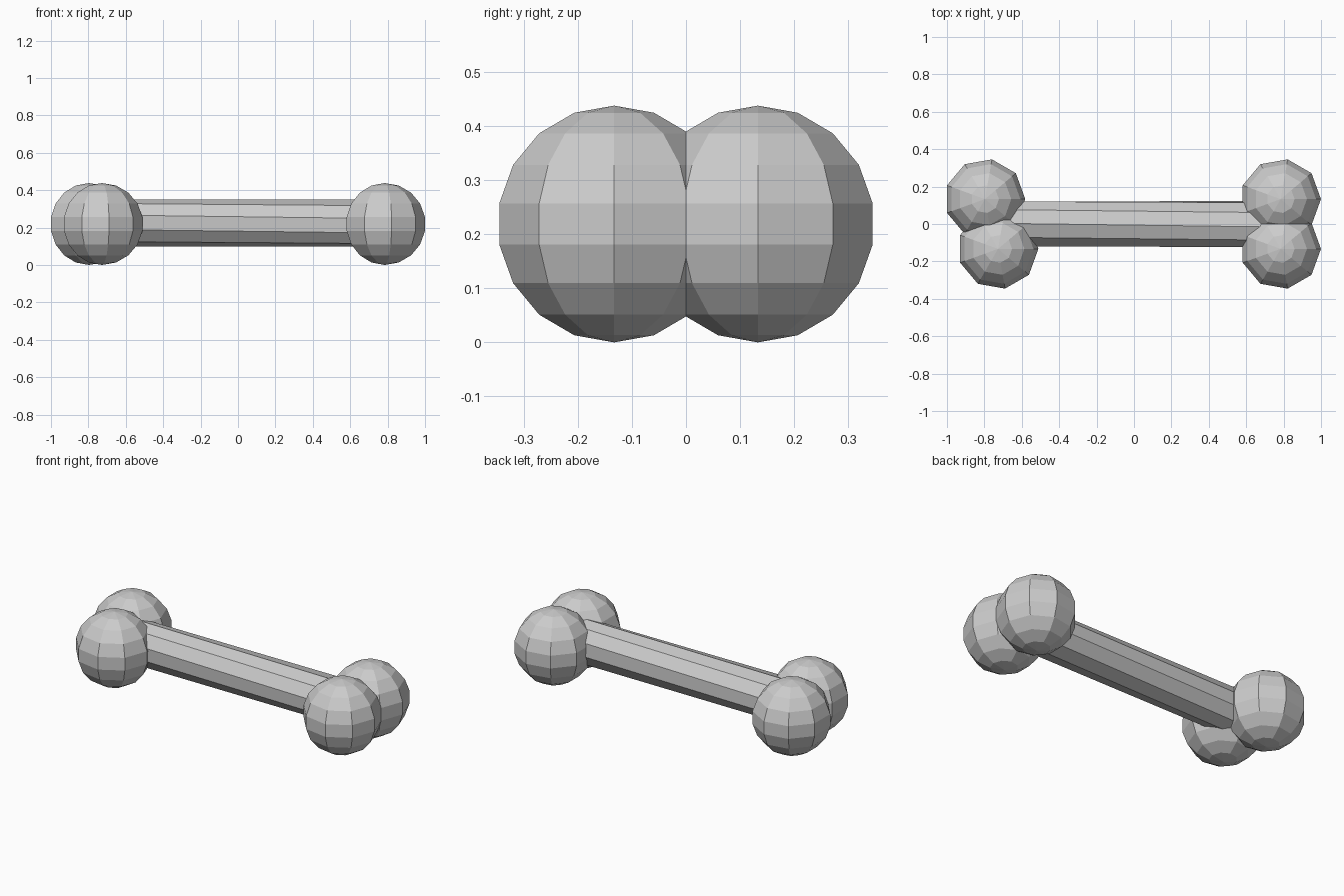
import bpy, bmesh
from math import sin, cos, pi, radians, tau
from mathutils import Vector

if "Cube" in bpy.data.objects:
    bpy.data.objects.remove(bpy.data.objects["Cube"])

R = 0.219


def finish(bm, name):
    bmesh.ops.recalc_face_normals(bm, faces=bm.faces[:])
    mesh = bpy.data.meshes.new(name)
    bm.to_mesh(mesh)
    bm.free()
    obj = bpy.data.objects.new(name, mesh)
    bpy.context.collection.objects.link(obj)
    return obj


def knob(name, x, y):
    # nine-sided, nine-ring ball: spin a half circle about z, first meridian at +x
    bm = bmesh.new()
    arc = [bm.verts.new((R * sin(pi * i / 9), 0, R * cos(pi * i / 9))) for i in range(10)]
    edges = [bm.edges.new(pair) for pair in zip(arc, arc[1:])]
    bmesh.ops.spin(bm, geom=arc + edges, cent=(0, 0, 0), axis=(0, 0, 1),
                   angle=tau, steps=9, use_duplicate=False)
    bmesh.ops.remove_doubles(bm, verts=bm.verts[:], dist=1e-4)
    finish(bm, name).location = (x, y, R)


def shaft(length, radius, sides, twist):
    # slightly twisted ten-sided bar along x
    bm = bmesh.new()
    rings = []
    for s in (-1, 1):
        ring = []
        for i in range(sides):
            a = tau * i / sides + radians(18 + twist * (s + 0.6) / 2)
            ring.append(bm.verts.new((s * length / 2, radius * cos(a), 0.225 + radius * sin(a))))
        rings.append(ring)
        bm.faces.new(ring)
    for i in range(sides):
        j = (i + 1) % sides
        bm.faces.new((rings[0][i], rings[0][j], rings[1][j], rings[1][i]))
    finish(bm, "bone_shaft")


# Bone ends: one left knob sits a little closer to the middle
knob("left_back_knob", -0.797, 0.133)
knob("left_front_knob", -0.727, -0.133)
knob("right_back_knob", 0.784, 0.133)
knob("right_front_knob", 0.784, -0.133)
shaft(1.5, 0.126, 10, 9)
